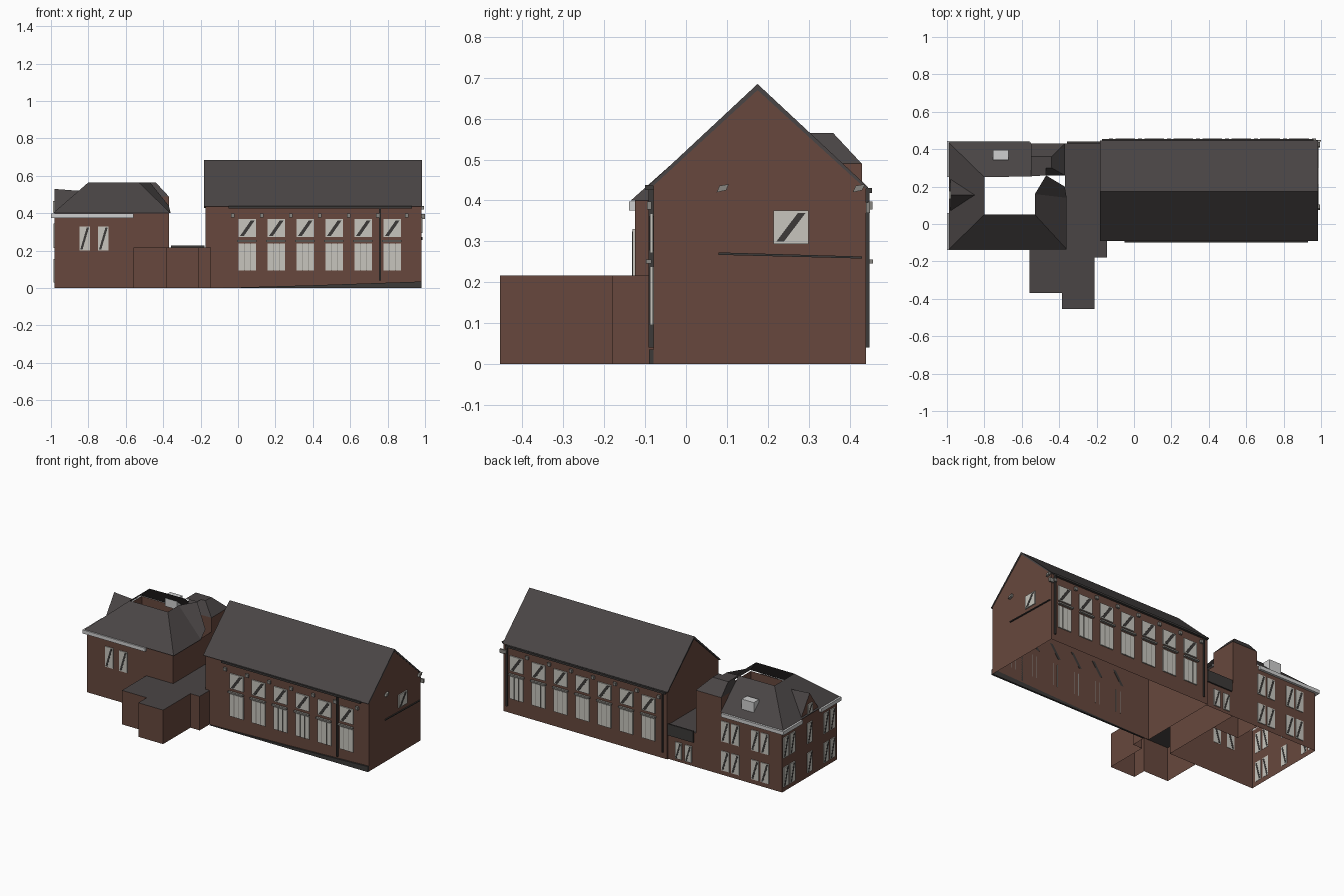
import bpy, bmesh
from mathutils import Vector

cube = bpy.data.objects.get("Cube")
if cube:
    bpy.data.objects.remove(cube, do_unlink=True)


def material(name, rgb):
    m = bpy.data.materials.new(name)
    m.use_nodes = True
    m.diffuse_color = (*rgb, 1)
    bsdf = m.node_tree.nodes["Principled BSDF"]
    bsdf.inputs["Base Color"].default_value = (*rgb, 1)
    bsdf.inputs["Roughness"].default_value = 0.9
    return m


brick = material("brick brown", (0.135, 0.064, 0.047))
slate = material("slate grey", (0.068, 0.06, 0.06))
pane = material("pale glass", (0.57, 0.56, 0.51))
dark = material("dark bars", (0.045, 0.042, 0.04))
trim = material("white trim", (0.62, 0.62, 0.62))
metal = material("lamp grey", (0.25, 0.24, 0.22))

parts = {}


def mesh_for(part, mat):
    if part not in parts:
        parts[part] = (bmesh.new(), mat)
    return parts[part][0]


def face(part, mat, *pts):
    bm = mesh_for(part, mat)
    return bm.faces.new([bm.verts.new(p) for p in pts])


def prism(part, mat, pts, vec, caps=True):
    """Sweep a polygon along a vector, with or without its end faces."""
    bm = mesh_for(part, mat)
    a = [bm.verts.new(p) for p in pts]
    b = [bm.verts.new(Vector(p) + Vector(vec)) for p in pts]
    for i in range(len(a)):
        j = (i + 1) % len(a)
        bm.faces.new((a[i], a[j], b[j], b[i]))
    if caps:
        bm.faces.new(a[::-1])
        bm.faces.new(b)


def box(part, mat, x, y, z):
    prism(part, mat, [(x[0], y[0], z[0]), (x[1], y[0], z[0]), (x[1], y[1], z[0]), (x[0], y[1], z[0])],
          (0, 0, z[1] - z[0]))


def plate(part, mat, wall, shape, thick):
    """Thin plate centred on a wall; shape is a list of (along, height)."""
    axis, c = wall
    if axis == "y":
        prism(part, mat, [(u, c - thick / 2, z) for u, z in shape], (0, thick, 0))
    else:
        prism(part, mat, [(c - thick / 2, u, z) for u, z in shape], (thick, 0, 0))


def rect(u, w, z0, z1):
    return [(u - w / 2, z0), (u + w / 2, z0), (u + w / 2, z1), (u - w / 2, z1)]


def window(part, wall, u, w, z0, z1, flip=1, stripe=True):
    plate(part + "_panes", pane, wall, rect(u, w, z0, z1), 0.007)
    if stripe:
        a, s, m = flip * w * 0.42, flip * w * 0.22, 0.006
        plate(part + "_stripes", dark, wall,
              [(u - a, z0 + m), (u - a + s, z0 + m), (u + a, z1 - m), (u + a - s, z1 - m)], 0.0095)


# Great hall: open-bottomed walls with gables, and a pitched roof
W, E, S, N = -0.175, 0.98, -0.08, 0.44
RIDGE = 0.175
for x in (W, E):
    face("hall_walls", brick, (x, S, 0), (x, N, 0), (x, N, 0.43), (x, RIDGE, 0.675), (x, S, 0.44))
for y, top in ((S, 0.44), (N, 0.43)):
    face("hall_walls", brick, (W, y, 0), (E, y, 0), (E, y, top), (W, y, top))
prism("hall_roof", slate, [(-0.182, -0.092, 0.436), (-0.182, RIDGE, 0.685), (-0.182, 0.446, 0.432),
                           (-0.182, N, 0.428), (-0.182, RIDGE, 0.67), (-0.182, S, 0.436)], (1.165, 0, 0))

# Hall windows with transom bars, mullions and lamps between them
step = 0.155
sides = ((S - 0.004, -1, 0.05, 6, 1), (N + 0.004, 1, -0.045, 7, -1))
for y, out, start, count, flip in sides:
    wall = ("y", y)
    for i in range(count):
        u = start + i * step
        window("hall_upper", wall, u, 0.094, 0.272, 0.368, flip)
        window("hall_lower", wall, u, 0.094, 0.095, 0.238, stripe=False)
        for du in (-0.016, 0.016):
            plate("hall_mullions", metal, wall, rect(u + du, 0.004, 0.095, 0.238), 0.0095)
        ya, yb = sorted((y, y + out * 0.014))
        box("hall_transoms", metal, (u - 0.055, u + 0.05), (ya, yb), (0.246, 0.256))
    for i in range(count + 1):
        u = start + (i - 0.5) * step
        ya, yb = sorted((y, y + out * 0.012))
        box("hall_lamps", metal, (u - 0.01, u + 0.01), (ya, yb), (0.378, 0.398))

# Gutters, downpipes and plinth
box("gutters", dark, (-0.05, 0.93), (-0.1, S), (0.426, 0.438))
box("gutters", brick, (-0.17, 0.96), (N, 0.455), (0.418, 0.43))
box("downpipes", dark, (0.755, 0.765), (-0.092, S), (0.04, 0.43))
for x in (-0.15, 0.95):
    box("downpipes", dark, (x, x + 0.01), (N, 0.449), (0.04, 0.42))
prism("plinth", dark, [(-0.14, -0.09, 0), (E, -0.09, 0), (E, -0.09, 0.035), (0.4, -0.09, 0.015)], (0, 0.012, 0))

# East gable window, ledge line and lamps
window("gable", ("x", E + 0.003), 0.257, 0.085, 0.294, 0.376)
plate("gable_ledge", dark, ("x", E + 0.003), [(0.08, 0.267), (0.43, 0.258), (0.43, 0.263), (0.08, 0.273)], 0.009)
for y in (0.09, 0.423):
    prism("gable_lamps", metal, [(E, y - 0.015, 0.42), (E, y + 0.008, 0.425), (E, y + 0.015, 0.44),
                                 (E, y - 0.008, 0.436)], (0.015, 0, 0))
box("gutter_box", metal, (E - 0.01, 1.0), (N, 0.45), (0.37, 0.395))

# Flat-roofed link and porches
outline = [(-0.56, -0.125), (-0.56, -0.37), (-0.385, -0.37), (-0.385, -0.455), (-0.21, -0.455),
           (-0.21, -0.18), (-0.145, -0.18), (-0.145, S), (W, S), (W, 0.43), (-0.37, 0.43), (-0.37, -0.125)]
link_edges = list(zip(outline, outline[1:]))
for i in (0, 1, 2, 3, 4, 5, 6, 9):
    (x0, y0), (x1, y1) = link_edges[i]
    face("link_walls", brick, (x0, y0, 0), (x1, y1, 0), (x1, y1, 0.217), (x0, y0, 0.217))
face("link_roof", slate, *[(x, y, 0.217) for x, y in outline])

# Entrance panel and doors at the back of the link
plate("entrance_panel", dark, ("y", 0.436), rect(-0.268, 0.18, 0.155, 0.228), 0.009)
for u in (-0.32, -0.25):
    window("entrance", ("y", 0.434), u, 0.045, 0.02, 0.125, -1)

# West house walls
X0, X1, Y0, Y1, H = -0.98, -0.37, -0.125, 0.43, 0.4
house = [(X1, 0.26), (X1, Y0), (X0, Y0), (X0, Y1), (-0.55, Y1)]
for (xa, ya), (xb, yb) in zip(house, house[1:]):
    face("house_walls", brick, (xa, ya, 0), (xb, yb, 0), (xb, yb, H), (xa, ya, H))

# Truncated hip roof, open in the middle
T = 0.565
eave_sw, eave_se, eave_nw = (-0.99, -0.135, H), (-0.36, -0.135, H), (-0.99, 0.435, H)
top_sw, top_se, top_nw, top_ne = (-0.8, 0.05, T), (-0.53, 0.05, T), (-0.8, 0.25, T), (-0.47, 0.26, T)
mid_e = (-0.53, 0.16, T)
for quad in ((eave_sw, eave_se, top_se, top_sw), (eave_nw, eave_sw, top_sw, top_nw),
             ((-0.55, 0.435, H), eave_nw, top_nw, (-0.55, 0.255, T)),
             (eave_se, (-0.36, 0.14, H), mid_e, top_se),
             ((-0.36, 0.14, H), (-0.37, 0.2, 0.44), top_ne, mid_e),
             ((-0.55, 0.255, T), top_ne, (-0.47, 0.31, T), (-0.55, 0.31, T))):
    face("house_roof", slate, *quad)

# Stair tower with a small hipped cap
tower = [(-0.55, 0.26), (X1, 0.26), (X1, Y1), (-0.55, Y1)]
prism("tower_walls", brick, [(x, y, 0) for x, y in tower], (0, 0, 0.49), caps=False)
low = [(x, y, 0.49) for x, y in tower]
high = [(-0.55, 0.3, T), (-0.44, 0.3, T), (-0.44, 0.36, T), (-0.55, 0.36, T)]
for i in range(4):
    j = (i + 1) % 4
    face("tower_roof", slate, low[i], low[j], high[j], high[i])
face("tower_roof", slate, *high)

# Gabled dormer on the west side
peak, back = (X0 - 0.002, 0.155, 0.53), (-0.85, 0.155, 0.52)
ends = [(X0 - 0.002, y, H) for y in (0.065, 0.245)]
face("dormer_wall", brick, ends[0], ends[1], peak)
for end in ends:
    face("dormer_roof", slate, end, peak, back)
window("dormer", ("x", X0 - 0.005), 0.155, 0.045, 0.405, 0.465, -1)

# Cornice and skylight
box("cornice", trim, (-1.0, -0.56), (-0.14, Y0), (0.375, 0.398))
box("cornice", trim, (-1.0, -0.56), (Y1, 0.445), (0.375, 0.398))
for y in ((-0.14, 0.06), (0.25, 0.445)):
    box("cornice", trim, (-1.0, X0), y, (0.375, 0.398))
box("skylight", trim, (-0.755, -0.67), (0.342, 0.395), (0.43, 0.5))

# House windows
for u in (-0.82, -0.72):
    window("house", ("y", Y0 - 0.002), u, 0.056, 0.2, 0.33)
for z0, z1 in ((0.03, 0.155), (0.215, 0.345)):
    for u in (-0.64, -0.57, -0.85, -0.78):
        window("house", ("y", Y1 + 0.002), u - 0.01, 0.055, z0, z1, -1)
    for u in (0.395, 0.33, 0.155, -0.01, -0.075):
        window("house", ("x", X0 - 0.002), u, 0.05, z0, z1, -1)

# Turn every collected part into an object
for name, (bm, mat) in parts.items():
    bmesh.ops.remove_doubles(bm, verts=bm.verts, dist=0.0001)
    bmesh.ops.recalc_face_normals(bm, faces=bm.faces)
    mesh = bpy.data.meshes.new(name)
    bm.to_mesh(mesh)
    bm.free()
    mesh.materials.append(mat)
    bpy.context.collection.objects.link(bpy.data.objects.new(name, mesh))
